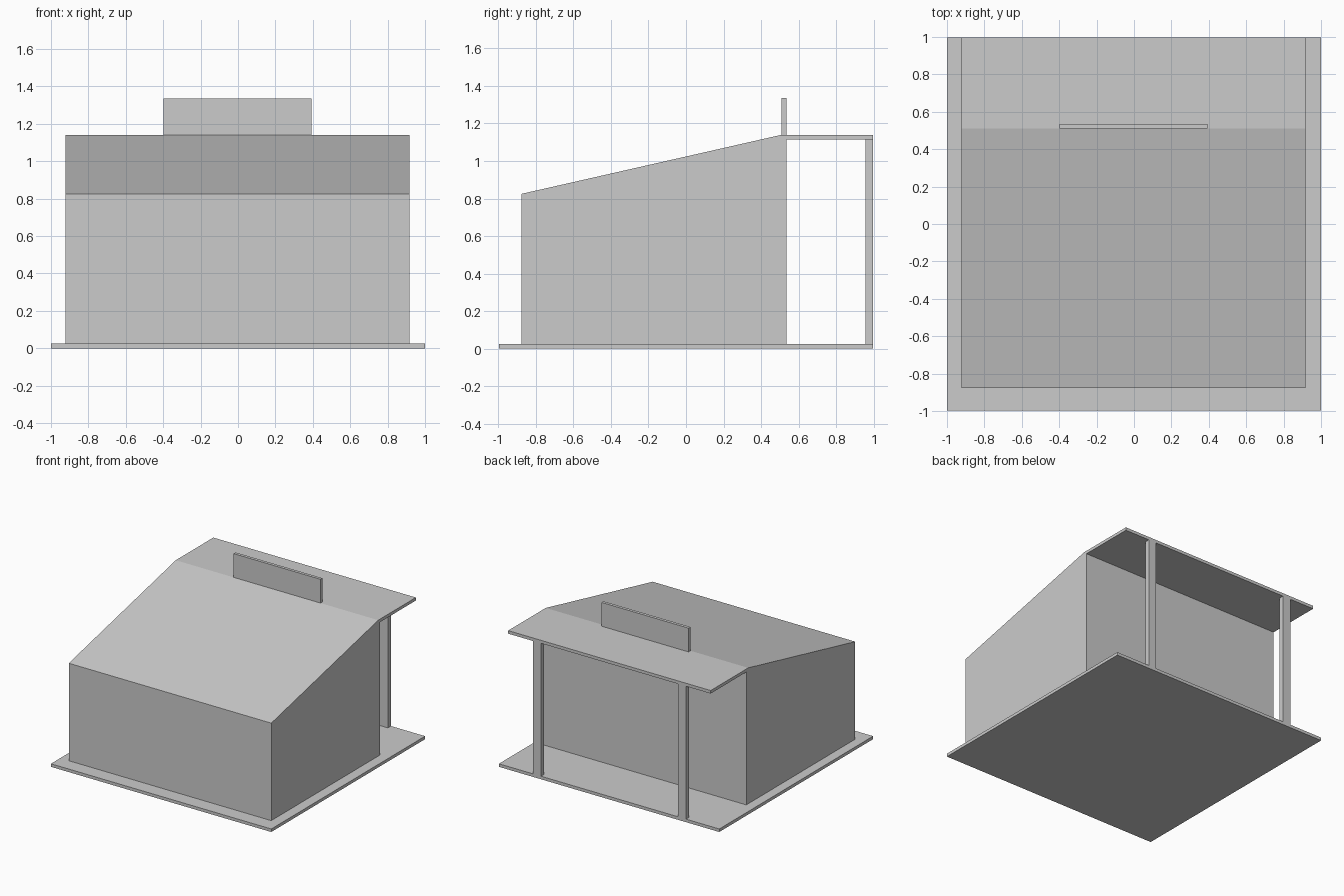
import bpy, bmesh

if "Cube" in bpy.data.objects:
    bpy.data.objects.remove(bpy.data.objects["Cube"])


def extrude_profile(name, profile, x0, x1):
    """Closed solid from a (y, z) side profile swept along x."""
    bm = bmesh.new()
    face = bm.faces.new([bm.verts.new((x0, y, z)) for y, z in profile])
    swept = bmesh.ops.extrude_face_region(bm, geom=[face])["geom"]
    verts = [v for v in swept if isinstance(v, bmesh.types.BMVert)]
    bmesh.ops.translate(bm, verts=verts, vec=(x1 - x0, 0, 0))
    bmesh.ops.recalc_face_normals(bm, faces=bm.faces)
    mesh = bpy.data.meshes.new(name)
    bm.to_mesh(mesh)
    bm.free()
    obj = bpy.data.objects.new(name, mesh)
    bpy.context.collection.objects.link(obj)
    return obj


def box(name, x0, x1, y0, y1, z0, z1):
    return extrude_profile(name, [(y0, z0), (y1, z0), (y1, z1), (y0, z1)], x0, x1)


BASE_TOP, CANOPY_BOTTOM, ROOF_TOP = 0.025, 1.115, 1.14
LEFT, RIGHT = -0.922, 0.916
RIDGE, WALL_BACK, BACK = 0.51, 0.535, 0.997

# Ground slab
box("base_slab", -1, 1, -0.997, BACK, 0, BASE_TOP)

# Building body with sloped roof, notched at the back for the canopy
extrude_profile("building", [
    (-0.877, BASE_TOP), (WALL_BACK, BASE_TOP), (WALL_BACK, CANOPY_BOTTOM),
    (RIDGE, CANOPY_BOTTOM), (RIDGE, ROOF_TOP), (-0.877, 0.825)], LEFT, RIGHT)

# Flat porch canopy
box("canopy", LEFT, RIGHT, RIDGE, BACK, CANOPY_BOTTOM, ROOF_TOP)

# Upright panel on the ridge
box("roof_panel", -0.398, 0.392, RIDGE, WALL_BACK, ROOF_TOP, 1.335)

# Porch posts
for side, x in (("left", -0.663), ("right", 0.655)):
    box(f"{side}_post", x - 0.036, x + 0.036, 0.957, BACK, BASE_TOP, CANOPY_BOTTOM)
